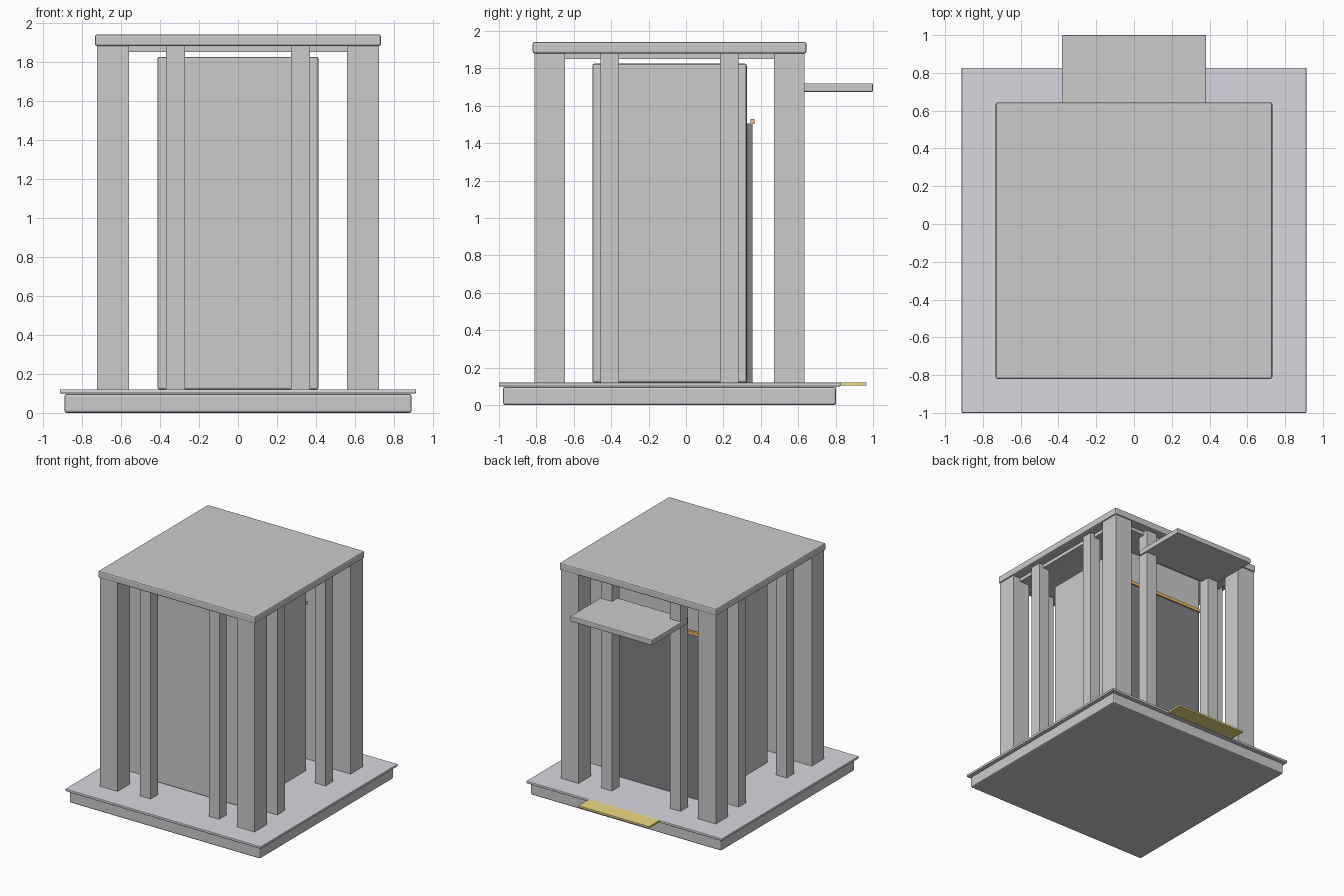
import bpy, bmesh
from mathutils import Vector

if "Cube" in bpy.data.objects:
    bpy.data.objects.remove(bpy.data.objects["Cube"])

CY = -0.088          # building centre in y
FLOOR, CEIL = 0.12, 1.88


def material(name, rgb):
    m = bpy.data.materials.new(name)
    m.diffuse_color = (*rgb, 1)
    m.use_nodes = True
    m.node_tree.nodes["Principled BSDF"].inputs["Base Color"].default_value = m.diffuse_color
    return m


def box(name, x, y, z, bevel=0, mat=None):
    """Box from (min, max) ranges, with an optional rounded edge."""
    bm = bmesh.new()
    bmesh.ops.create_cube(bm, size=1)
    for v in bm.verts:
        v.co = Vector([(r[0] + r[1]) / 2 + c * (r[1] - r[0]) for r, c in zip((x, y, z), v.co)])
    me = bpy.data.meshes.new(name)
    bm.to_mesh(me)
    bm.free()
    ob = bpy.data.objects.new(name, me)
    bpy.context.collection.objects.link(ob)
    if bevel:
        mod = ob.modifiers.new("Bevel", 'BEVEL')
        mod.width, mod.segments = bevel, 2
    if mat:
        me.materials.append(mat)
    return ob


def around(c, half):
    return (c - half, c + half)


paving = material("paving", (0.68, 0.68, 0.74))
dark = material("dark_glass", (0.22, 0.22, 0.24))
orange = material("orange_light", (0.9, 0.52, 0.15))
gold = material("gold_mat", (0.85, 0.7, 0.22))

# Plinth and paved floor
box("plinth", around(0, 0.89), around(CY, 0.89), (0, 0.097), 0.012)
box("floor_slab", around(0, 0.913), (-1.0, 0.826), (0.1, FLOOR), 0.004, paving)

# Inner core, roof and the shallow ceiling below it
box("core", around(0, 0.413), around(CY, 0.413), (FLOOR, 1.825), 0.01)
box("ceiling", around(0, 0.65), around(CY, 0.65), (1.85, CEIL))
box("roof", around(0, 0.732), around(CY, 0.732), (CEIL, 1.94), 0.01)

# Corner columns, and two slim columns on every side
R = 0.64
for sx in (-1, 1):
    for sy in (-1, 1):
        box("corner_column", around(sx * R, 0.082), around(CY + sy * R, 0.082), (FLOOR, CEIL))
        box("slim_column", around(sx * 0.32, 0.049), around(CY + sy * R, 0.049), (FLOOR, CEIL))
        box("slim_column", around(sx * R, 0.049), around(CY + sy * 0.32, 0.049), (FLOOR, CEIL))

# Entrance on the back: door, light strip, canopy and mat
box("door", around(0, 0.385), (0.315, 0.355), (FLOOR, 1.505), 0, dark)
box("light_strip", around(0, 0.39), (0.345, 0.367), (1.503, 1.53), 0, orange)
box("canopy", around(0, 0.382), (0.52, 1.0), (1.675, 1.72), 0.006)
box("entrance_mat", around(0, 0.33), (0.815, 0.965), (0.104, 0.1195), 0, gold)
